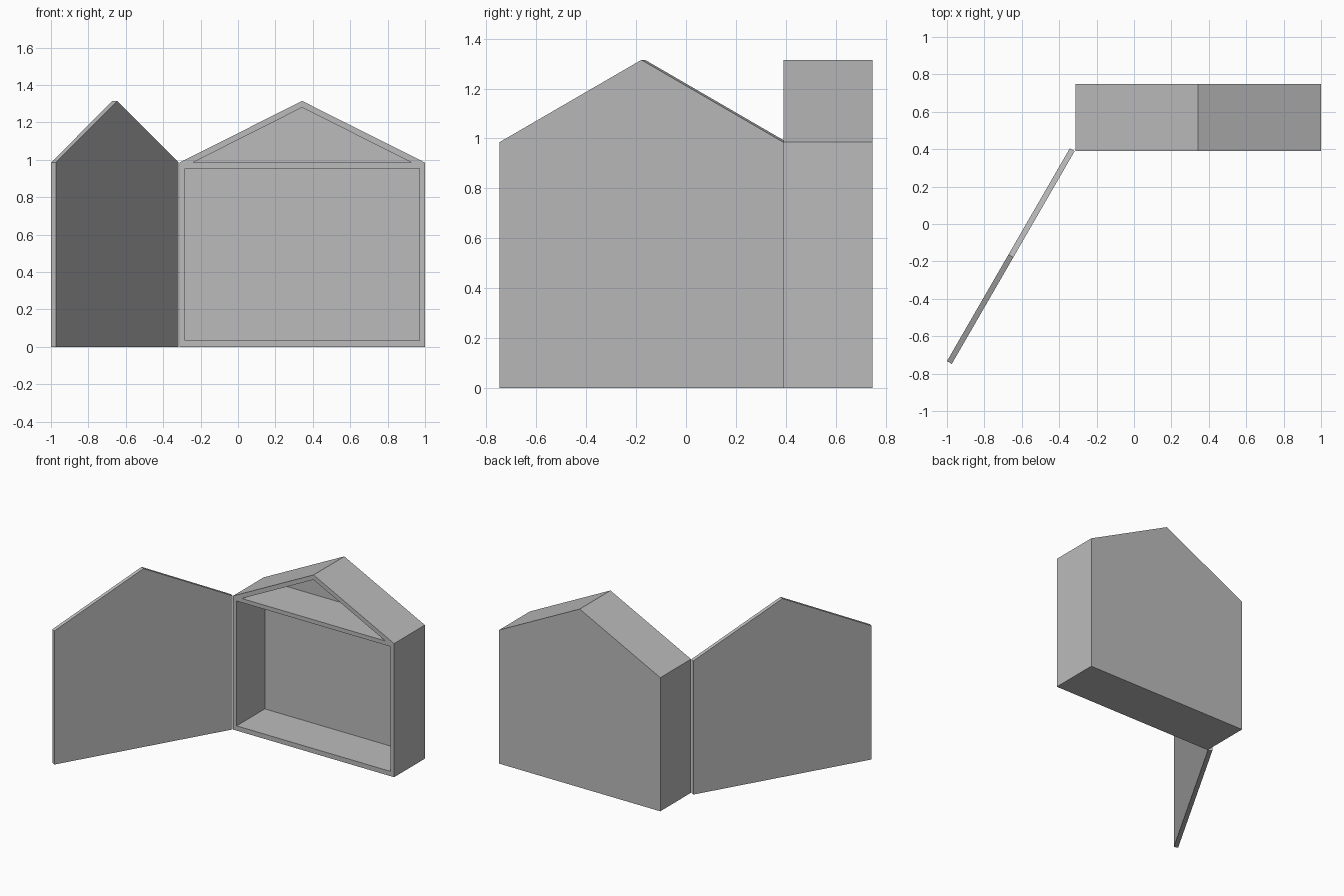
import bpy, bmesh, math
from mathutils import Matrix

if "Cube" in bpy.data.objects:
    bpy.data.objects.remove(bpy.data.objects["Cube"])

WIDTH, EAVES, PEAK = 1.314, 0.985, 1.315   # gabled outline
FRONT, BACK = 0.39, 0.748                  # cabinet depth range
PANEL = 0.03                               # board thickness
LEFT = 1.0 - WIDTH

grey = bpy.data.materials.new("plain grey")
grey.diffuse_color = (0.5, 0.5, 0.5, 1)
grey.use_nodes = True
grey.node_tree.nodes["Principled BSDF"].inputs["Base Color"].default_value = grey.diffuse_color


def prism(name, outline, y0, y1):
    """Extrude an (x, z) outline from y0 to y1."""
    bm = bmesh.new()
    face = bm.faces.new([bm.verts.new((x, y0, z)) for x, z in outline])
    new = bmesh.ops.extrude_face_region(bm, geom=[face])["geom"]
    bmesh.ops.translate(bm, vec=(0, y1 - y0, 0),
                        verts=[v for v in new if isinstance(v, bmesh.types.BMVert)])
    bmesh.ops.recalc_face_normals(bm, faces=bm.faces)
    mesh = bpy.data.meshes.new(name)
    bm.to_mesh(mesh)
    bm.free()
    mesh.materials.append(grey)
    ob = bpy.data.objects.new(name, mesh)
    bpy.context.collection.objects.link(ob)
    return ob


def gable(x0):
    return [(x0, 0), (x0 + WIDTH, 0), (x0 + WIDTH, EAVES),
            (x0 + WIDTH / 2, PEAK), (x0, EAVES)]


# House-shaped cabinet body
cabinet = prism("house_cabinet", gable(LEFT), FRONT, BACK)

# Hollow main room and triangular attic, open at the front
room = [(LEFT + PANEL, 0.035), (1 - PANEL, 0.035), (1 - PANEL, 0.955), (LEFT + PANEL, 0.955)]
attic = [(-0.242, EAVES), (0.928, EAVES), (LEFT + WIDTH / 2, 1.28)]
for name, outline in (("room_cutter", room), ("attic_cutter", attic)):
    cutter = prism(name, outline, FRONT - 0.1, BACK - PANEL)
    cutter.hide_render = True
    cutter.hide_viewport = True
    cut = cabinet.modifiers.new(name, 'BOOLEAN')
    cut.operation = 'DIFFERENCE'
    cut.solver = 'EXACT'
    cut.object = cutter

# Gabled door swung open about the left front edge
door = prism("open_door", gable(-WIDTH), -PANEL, 0)
door.data.transform(Matrix.Translation((0, PANEL, 0)))
door.data.transform(Matrix.Rotation(math.radians(60), 4, 'Z'))
door.data.transform(Matrix.Translation((LEFT - 0.003, FRONT, 0)))
